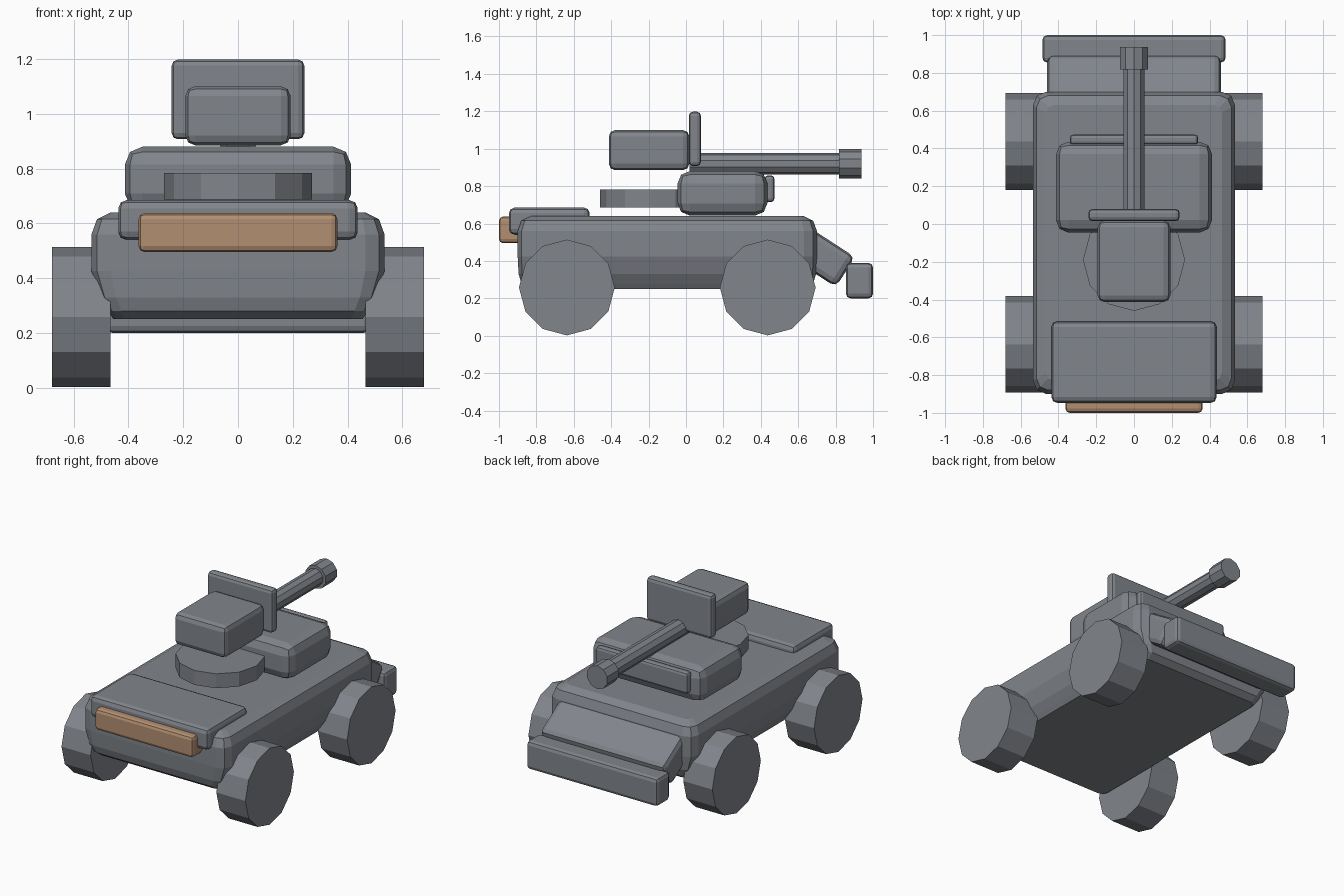
import bpy, bmesh, math
from mathutils import Matrix, Vector

if "Cube" in bpy.data.objects:
    bpy.data.objects.remove(bpy.data.objects["Cube"])


def material(name, rgb):
    m = bpy.data.materials.new(name)
    m.diffuse_color = (*rgb, 1)
    m.use_nodes = True
    m.node_tree.nodes["Principled BSDF"].inputs["Base Color"].default_value = m.diffuse_color
    return m


GREY = material("steel grey", (0.22, 0.235, 0.26))
TAN = material("copper tan", (0.45, 0.275, 0.165))


def finish(bm, name, mat):
    bmesh.ops.recalc_face_normals(bm, faces=bm.faces)
    me = bpy.data.meshes.new(name)
    bm.to_mesh(me)
    bm.free()
    me.materials.append(mat)
    ob = bpy.data.objects.new(name, me)
    bpy.context.collection.objects.link(ob)
    return ob


def rounded_box(name, hw, y, z, bevel, mat=GREY, tilt=0.0):
    """Bevelled box, symmetric in x, optionally pitched about its centre."""
    bm = bmesh.new()
    bmesh.ops.create_cube(bm, size=1)
    bmesh.ops.scale(bm, vec=(2 * hw, y[1] - y[0], z[1] - z[0]), verts=bm.verts)
    bmesh.ops.bevel(bm, geom=bm.edges[:], offset=bevel, segments=2,
                    profile=0.5, affect='EDGES')
    bm.transform(Matrix.Translation((0, sum(y) / 2, sum(z) / 2))
                 @ Matrix.Rotation(tilt, 4, 'X'))
    return finish(bm, name, mat)


def prism(name, axis, start, end, radius, centre, sides, phase=0.0):
    """Flat-sided cylinder along x, y or z; centre gives the other two axes."""
    bm = bmesh.new()
    rings = []
    for t in (start, end):
        ring = []
        for i in range(sides):
            a = phase + 2 * math.pi * i / sides
            p = [centre[0] + radius * math.cos(a), centre[1] + radius * math.sin(a)]
            p.insert(axis, t)
            ring.append(bm.verts.new(p))
        bm.faces.new(ring)
        rings.append(ring)
    for i in range(sides):
        j = (i + 1) % sides
        bm.faces.new((rings[0][i], rings[0][j], rings[1][j], rings[1][i]))
    return finish(bm, name, GREY)


# Hull: stacked rounded rectangles (z, half width, front y, back y, corner)
levels = [
    (0.25, 0.455, -0.84, 0.64, 0.04),
    (0.28, 0.475, -0.88, 0.68, 0.05),
    (0.33, 0.505, -0.895, 0.695, 0.06),
    (0.425, 0.535, -0.90, 0.70, 0.07),
    (0.56, 0.535, -0.90, 0.70, 0.07),
    (0.615, 0.515, -0.88, 0.68, 0.06),
    (0.64, 0.465, -0.83, 0.63, 0.04),
]
bm = bmesh.new()
rings = []
for z, hw, y0, y1, c in levels:
    k = 0.3 * c
    half = [(hw - c, y0), (hw - k, y0 + k), (hw, y0 + c),
            (hw, y1 - c), (hw - k, y1 - k), (hw - c, y1)]
    loop = half + [(-x, y) for x, y in reversed(half)]
    rings.append([bm.verts.new((x, y, z)) for x, y in loop])
for lo, hi in zip(rings, rings[1:]):
    for i in range(len(lo)):
        j = (i + 1) % len(lo)
        bm.faces.new((lo[i], lo[j], hi[j], hi[i]))
bm.faces.new(rings[0])
bm.faces.new(rings[-1])
finish(bm, "hull", GREY)

# Wheels
for end, y in (("front", -0.637), ("rear", 0.437)):
    for side, s in (("left", -1), ("right", 1)):
        prism(f"{end}_{side}_wheel", 0, s * 0.465, s * 0.68, 0.256, (y, 0.258), 12)

# Front cover and light bar
rounded_box("front_cover", 0.437, (-0.947, -0.515), (0.54, 0.685), 0.03)
rounded_box("light_bar", 0.363, (-1.0, -0.88), (0.495, 0.637), 0.022, TAN)

# Sloped rear plate and bumper
rounded_box("rear_slope", 0.46, (0.54, 0.88), (0.338, 0.528), 0.035,
            tilt=math.radians(-33))
rounded_box("rear_bumper", 0.485, (0.855, 1.0), (0.20, 0.39), 0.025)

# Cabin and its back plate
rounded_box("cabin", 0.413, (-0.045, 0.435), (0.643, 0.88), 0.065)
rounded_box("cabin_back_plate", 0.34, (0.42, 0.473), (0.715, 0.857), 0.018)

# Turret ring, gun housing, shield
prism("turret_ring", 2, 0.687, 0.783, 0.27, (0, -0.19), 12)
rounded_box("gun_housing", 0.192, (-0.413, 0.018), (0.885, 1.1), 0.035)
rounded_box("gun_shield", 0.242, (0.015, 0.08), (0.907, 1.198), 0.022)

# Barrel and muzzle
prism("gun_barrel", 1, 0.02, 0.83, 0.058, (0, 0.92), 10, math.pi / 2)
prism("gun_muzzle", 1, 0.818, 0.938, 0.078, (0, 0.92), 10, math.pi / 2)
